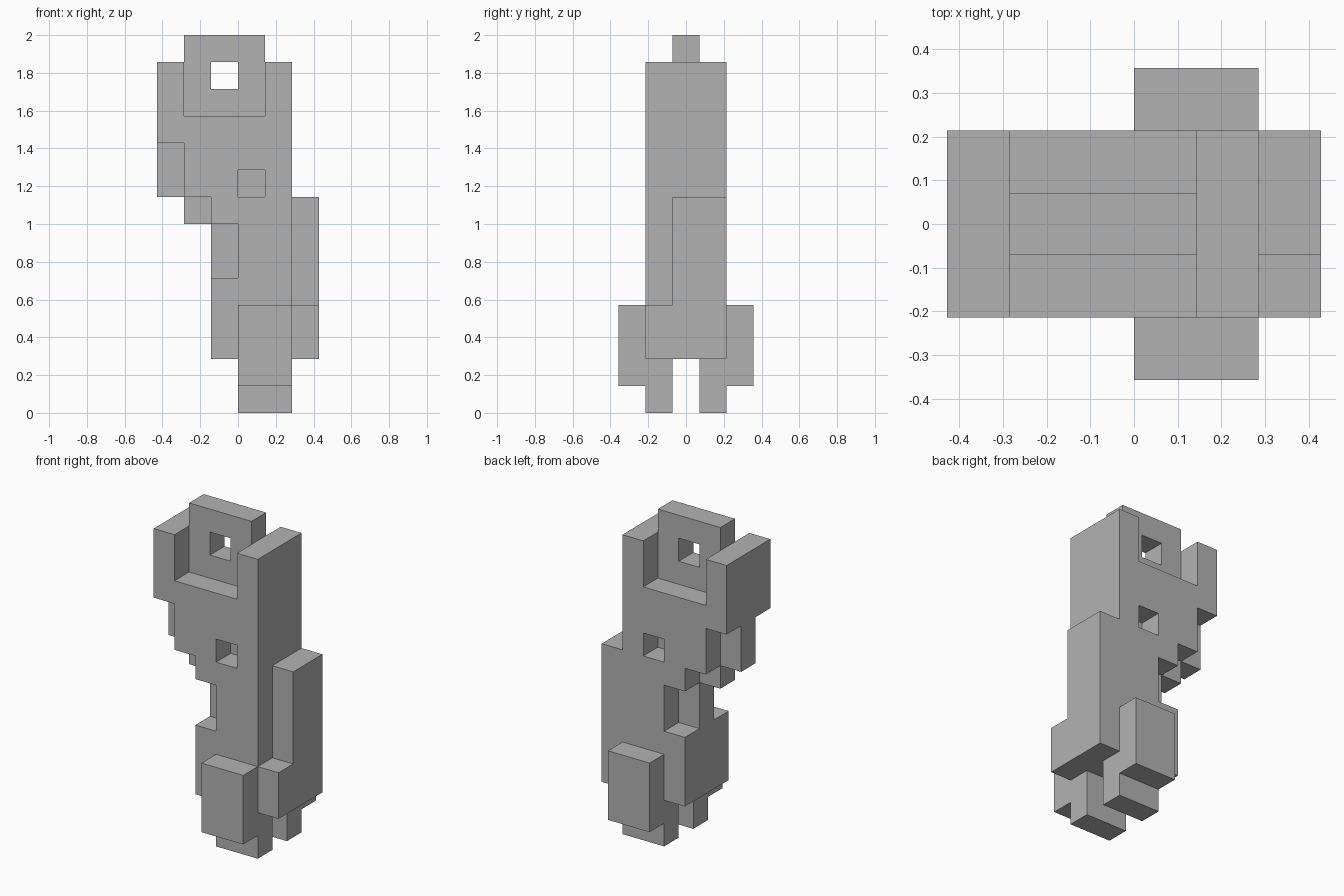
import bpy, bmesh
from math import radians
from mathutils import Vector
from itertools import product

if "Cube" in bpy.data.objects:
    bpy.data.objects.remove(bpy.data.objects["Cube"], do_unlink=True)

U = 2 / 14  # edge of one block

grey = bpy.data.materials.new("plain grey")
grey.use_nodes = True
colour = (0.45, 0.45, 0.45, 1)
grey.diffuse_color = colour
grey.node_tree.nodes["Principled BSDF"].inputs["Base Color"].default_value = colour


def box(x, y, z):
    """Set of blocks within half-open ranges; y = 0 is the middle layer."""
    return set(product(range(*x), range(*y), range(*z)))


FULL, MID = (-1, 2), (0, 1)

parts = {
    # trunk with a stepped side, a waist notch and a dent in front and back
    "torso": (box((-2, 2), FULL, (8, 11)) | box((-1, 2), FULL, (7, 8))
              | box((0, 2), FULL, (2, 7)) | box((-1, 0), FULL, (2, 5))
              | box((-1, 0), MID, (5, 7)) | box((-2, -1), MID, (7, 8)))
             - box((0, 1), (-1, 0), (8, 9)) - box((0, 1), (1, 2), (8, 9)),
    # thin upright plate with a square eyelet
    "head_plate": box((-2, 1), MID, (11, 14)) - box((-1, 0), MID, (12, 13)),
    "tall_shoulder": box((1, 2), FULL, (11, 13)),
    "side_shoulder": box((-3, -2), FULL, (10, 13)),
    "shoulder_tab": box((-3, -2), MID, (8, 10)),
    "side_arm": box((2, 3), (0, 2), (4, 8)) | box((2, 3), FULL, (2, 4)),
}
# mirrored legs with a thigh plate on the outside
leg = box((0, 2), (-2, -1), (1, 4)) | box((0, 2), (-1, 0), (0, 2))
parts["front_leg"] = leg
parts["back_leg"] = {(x, -y, z) for x, y, z in leg}

solid = set().union(*parts.values())


def build(name, cells):
    """Skin the blocks, leaving out faces between touching blocks."""
    bm = bmesh.new()
    for cell in cells:
        centre = Vector(cell) + Vector((0.5, 0, 0.5))
        for axis, sign in product(range(3), (-1, 1)):
            n = Vector((0, 0, 0))
            n[axis] = sign
            if tuple(int(c + d) for c, d in zip(cell, n)) in solid:
                continue
            a = Vector((0, 0, 0))
            a[(axis + 1) % 3] = 0.5
            b = n.cross(a)
            corners = (-a - b, a - b, a + b, b - a)
            bm.faces.new([bm.verts.new((centre + n / 2 + c) * U) for c in corners])
    bmesh.ops.remove_doubles(bm, verts=bm.verts, dist=U / 100)
    bmesh.ops.dissolve_limit(bm, angle_limit=radians(1), verts=bm.verts, edges=bm.edges)
    mesh = bpy.data.meshes.new(name)
    bm.to_mesh(mesh)
    bm.free()
    mesh.materials.append(grey)
    bpy.context.collection.objects.link(bpy.data.objects.new(name, mesh))


for name, cells in parts.items():
    build(name, cells)
